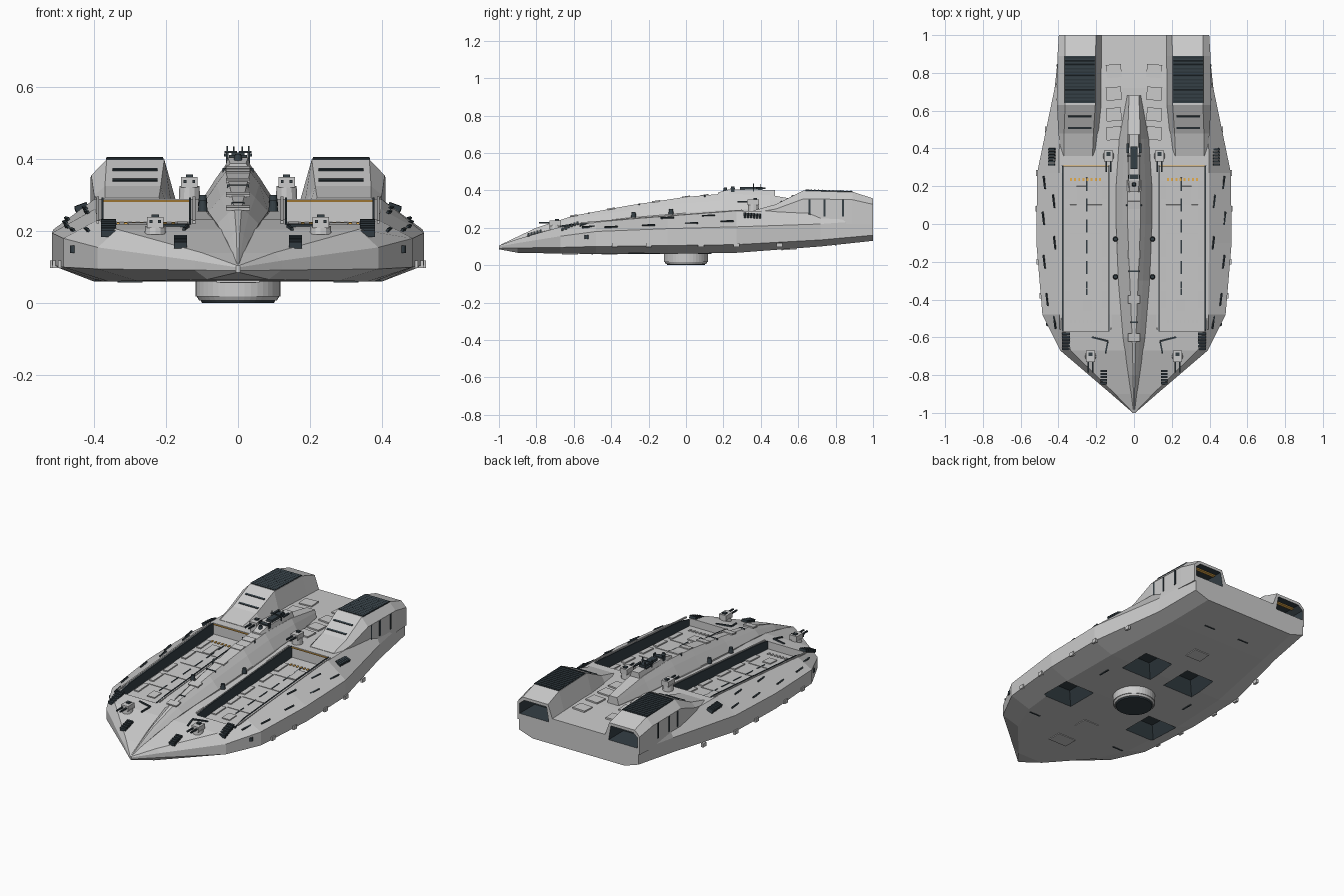
import bpy, bmesh, math
from mathutils import Matrix, Vector, Euler

if "Cube" in bpy.data.objects:
    bpy.data.objects.remove(bpy.data.objects["Cube"])

def material(name, c):
    m = bpy.data.materials.new(name)
    m.diffuse_color = (*c, 1)
    m.use_nodes = True
    m.node_tree.nodes["Principled BSDF"].inputs["Base Color"].default_value = m.diffuse_color
    return m

GREY = material("hull_grey", (0.62, 0.62, 0.62))
DARK = material("dark_metal", (0.035, 0.05, 0.06))
ORANGE = material("orange_light", (0.85, 0.45, 0.08))

def finish(name, bm, mat):
    bmesh.ops.recalc_face_normals(bm, faces=bm.faces[:])
    me = bpy.data.meshes.new(name)
    bm.to_mesh(me)
    bm.free()
    me.materials.append(mat)
    ob = bpy.data.objects.new(name, me)
    bpy.context.collection.objects.link(ob)
    return ob

def loft(name, rings, mat=GREY, mirror=False):
    bm = bmesh.new()
    for s in ((1, -1) if mirror else (1,)):
        vs = [[bm.verts.new((s * x, y, z)) for x, y, z in r] for r in rings]
        n = len(vs[0])
        for a, b in zip(vs, vs[1:]):
            for i in range(n):
                j = (i + 1) % n
                bm.faces.new((a[i], a[j], b[j], b[i]))
        bm.faces.new(vs[0])
        bm.faces.new(vs[-1])
    return finish(name, bm, mat)

def boxes(name, items, mat=GREY, mirror=True):
    """items: (location, size, rotation)"""
    bm = bmesh.new()
    for loc, size, rot in items:
        for s in ((1, -1) if mirror else (1,)):
            m = (Matrix.Translation((s * loc[0], loc[1], loc[2]))
                 @ Euler((rot[0], s * rot[1], s * rot[2])).to_matrix().to_4x4()
                 @ Matrix.Diagonal((*size, 1)))
            bmesh.ops.create_cube(bm, size=1, matrix=m)
    return finish(name, bm, mat)

def discs(name, items, mat=GREY, seg=16):
    """items: (location, bottom radius, top radius, height), mirrored"""
    bm = bmesh.new()
    for (x, y, z), r1, r2, h in items:
        for s in ((1, -1) if x else (1,)):
            bmesh.ops.create_cone(bm, cap_ends=True, segments=seg, radius1=r1, radius2=r2,
                                  depth=h, matrix=Matrix.Translation((s * x, y, z)))
    return finish(name, bm, mat)

def interp(table, y):
    y = min(max(y, table[0][0]), table[-1][0])
    for a, b in zip(table, table[1:]):
        if y <= b[0]:
            t = (y - a[0]) / (b[0] - a[0])
            return [p + (q - p) * t for p, q in zip(a, b)]

# Hull stations: y, bottom half width, bottom z, chine half width, chine low z, chine high z, deck half width, deck z
HULL = [(-1, .004, .085, .006, .09, .10, .004, .105), (-.9, .085, .066, .121, .092, .118, .10, .14),
        (-.67, .28, .062, .39, .095, .155, .335, .205), (-.48, .36, .06, .485, .10, .18, .39, .232),
        (-.1, .40, .06, .517, .105, .195, .398, .262), (.27, .39, .066, .513, .11, .205, .398, .29),
        (.72, .33, .10, .42, .135, .22, .39, .29), (1, .30, .13, .39, .16, .24, .385, .28)]

def surf(x, y):
    _, _, _, w, _, zu, dx, dz = interp(HULL, y)
    x = abs(x)
    return dz if x <= dx else dz + (zu - dz) * min(1, (x - dx) / (w - dx))

def floor(y):
    return .175 + .05 * (y + .57) / .88

rings = []
for y, bw, zb, w, zl, zu, dx, dz in HULL:
    half = [(bw, zb), (w, zl), (w, zu), (dx, dz)]
    rings.append([(x, y, z) for x, z in half] + [(-x, y, z) for x, z in half[::-1]])
hull = loft("hull", rings)

# Engine nacelles: y, inner base, inner top, outer top, outer base, top z, shoulder z
NAC = [(.36, .20, .22, .37, .385, .292, .28), (.48, .185, .215, .37, .40, .325, .30),
       (.63, .17, .205, .365, .408, .40, .355), (.89, .17, .205, .365, .405, .392, .35),
       (1, .17, .20, .365, .398, .357, .325)]
nacelles = loft("engine_nacelles", [[(a, y, .22), (a, y, .275), (b, y, zt), (c, y, zt), (d, y, zs), (d, y, .22)]
                                    for y, a, b, c, d, zt, zs in NAC], mirror=True)

# Cutters: deck bays, belly wells, exhausts
bay = loft("bay_cutter", [[(.13, y, floor(y)), (.38, y, floor(y)), (.38, y, .5), (.13, y, .5)]
                          for y in (-.57, .31)], GREY, True)
bm = bmesh.new()
for cx, cy, zb in ((.15, .30, .068), (.30, -.21, .06)):
    for s in (1, -1):
        bmesh.ops.create_cone(bm, cap_ends=True, segments=4, radius1=.165, radius2=.075, depth=.09,
                              matrix=Matrix.Translation((s * cx, cy, zb + .02)) @ Matrix.Rotation(math.pi / 4, 4, 'Z'))
wells = finish("belly_well_cutter", bm, DARK)
exhaust = loft("exhaust_cutter", [[(.195, y, .255), (.385, y, .255), (.385, y, .315), (.355, y, .34), (.21, y, .34)]
                                  for y in (.86, 1.1)], DARK, True)
for ob, cutters in ((hull, (bay, wells, exhaust)), (nacelles, (exhaust,))):
    for c in cutters:
        m = ob.modifiers.new(c.name, 'BOOLEAN')
        m.operation, m.solver, m.object = 'DIFFERENCE', 'EXACT', c
        m.material_mode = 'TRANSFER'
        c.hide_render = True
        c.hide_viewport = True
boxes("exhaust_lights", [((.285, .95, .335), (.14, .02, .006), (0, 0, 0)),
                         ((.29, .868, .30), (.15, .008, .008), (0, 0, 0))], ORANGE)

# Central spine: y, base half width, top half width, top z
SPINE = [(-.99, .003, .002, .11), (-.8, .03, .005, .20), (-.6, .058, .010, .265), (-.3, .083, .022, .32),
         (0, .095, .034, .365), (.2, .095, .036, .382), (.45, .078, .034, .375), (.68, .036, .026, .335)]
rings = []
for y, b, t, z in SPINE:
    d = surf(0, y)
    zm = d + (z - d) * .65
    half = [(b, d - .02), (b, d + (z - d) * .1), (t + (b - t) * .42, zm), (t, z)]
    rings.append([(x, y, q) for x, q in half] + [(-x, y, q) for x, q in half[::-1]])
loft("central_spine", rings)

# Bridge, sensor masts and windows on the spine
loft("bridge", [[(-b, y, .36), (b, y, .36), (t, y, z), (-t, y, z)]
                for y, b, t, z in ((.17, .042, .022, .388), (.23, .042, .028, .405), (.475, .034, .024, .402))],)
boxes("bridge_block", [((0, .35, .408), (.036, .12, .022), (0, 0, 0)),
                       ((0, .25, .405), (.05, .025, .014), (0, 0, 0))], DARK, False)
boxes("sensor_masts", [((.03, .36, .415), (.005, .005, .045), (0, 0, 0)), ((.03, .25, .405), (.006, .02, .03), (0, 0, 0)),
                       ((.02, .36, .42), (.035, .006, .006), (0, 0, 0)), ((.012, .40, .42), (.004, .004, .03), (0, 0, 0)),
                       ((.033, .40, .412), (.012, .05, .008), (0, 0, 0))], DARK)
discs("sensor_domes", [((0, .21, .404), .013, .008, .02), ((.098, -.08, .285), .014, .010, .03),
                       ((.098, -.28, .27), .014, .010, .03)], DARK)
boxes("spine_windows", [((0, y, interp(SPINE, y)[3] - .004), (w, .008, .012), (0, 0, 0))
                        for y, w in ((-.52, .035), (-.25, .06), (.1, .085))], DARK, False)
boxes("spine_hatches", [((0, y, interp(SPINE, y)[3]), (.066, .042, .008), (.15, 0, 0))
                        for y in (-.6, -.4, -.16, 0, .1)], GREY, False)

# Bay side walls, light strip and floor fittings
for label, x in (("inner", .133), ("outer", .377)):
    loft("bay_wall_" + label, [[(x - .003, y, floor(y)), (x + .003, y, floor(y)),
                                (x + .003, y, surf(x, y) + .003), (x - .003, y, surf(x, y) + .003)]
                               for y in (-.568, -.48, -.1, .27, .308)], DARK, True)
boxes("bay_rims", [((x, -.13, .262 - .003), (.008, .86, .008), (.078, 0, 0)) for x in (.122, .39)])
boxes("bay_light_strip", [((.255, .307, .284), (.24, .006, .005), (0, 0, 0))], ORANGE)
tilt = (.057, 0, 0)
boxes("bay_floor_panels", [((x, y, floor(y)), (.028, .095, .014), tilt)
                           for x in (.155, .35) for y in (-.40, -.26, -.13, .04, .18)]
      + [((.28, .15, floor(.15)), (.05, .10, .012), tilt), ((.245, -.43, floor(-.43)), (.05, .065, .012), tilt)]
      + [((.255, y, floor(y)), (.17, .004, .006), tilt) for y in (-.34, -.2, -.05, .1)])
boxes("bay_centre_dashes", [((.25, -.34 + .11 * i, floor(-.34 + .11 * i)), (.006, .07, .006), tilt)
                            for i in range(6)], DARK)
boxes("bay_floor_lights", [((.18 + .022 * i, .235, floor(.235)), (.01, .016, .008), tilt) for i in range(8)], ORANGE)
boxes("bay_front_marks", [((.18 + .022 * i, -.515, floor(-.515)), (.01, .02, .008), tilt) for i in range(8)])

# Aft deck hatches and angled deck plates
boxes("aft_hatches", [((.107, y, surf(.1, y) + .002), (.08, .07, .012), (0, 0, -.08)) for y in (.48, .58, .69, .81)])
boxes("deck_braces", [((.18, -.61, surf(.18, -.61) + .003), (.09, .008, .008), (.14, 0, .25)),
                      ((.145, -.655, surf(.145, -.655) + .003), (.008, .06, .008), (.14, 0, .2))], DARK)

# Nacelle grilles, slots and side ribs
boxes("grille_base", [((.287, .765, .394), (.16, .25, .012), (-.03, 0, 0))], DARK)
boxes("grille_slats", [((.287, .65 + .0192 * i, .402 - .00058 * i), (.156, .008, .006), (.3, 0, 0))
                       for i in range(13)], DARK)
boxes("nacelle_slots", [((.287, y, interp(NAC, y)[5]), (.125, .010, .008), (.46, 0, 0)) for y in (.51, .57)], DARK)
boxes("nacelle_ribs", [((.404, y, .305), (.012, .010, .09), (0, 0, 0)) for y in (.66, .74, .84)], DARK)

# Gun turrets
bases, parts, guns = [], [], []
for x, y in ((.23, -.70), (.135, .36)):
    z = surf(x, y)
    h = .03 if y > 0 else .012
    bases.append(((x, y, z + h / 2), .03, .028, h + .012))
    parts.append(((x, y, z + h + .016), (.046, .06, .03), (0, 0, 0)))
    guns += [((x + o, y - .05, z + h + .018), (.008, .07, .008), (0, 0, 0)) for o in (-.012, .012)]
    guns.append(((x, y + .01, z + h + .034), (.02, .02, .008), (0, 0, 0)))
discs("turret_bases", bases, GREY, 12)
boxes("turret_houses", parts)
boxes("turret_guns", guns, DARK)

# Ribbed vent packs on the deck
vents = []
for x, y, w, n in ((.36, -.62, .042, 6), (.16, -.81, .036, 5), (.435, .355, .036, 6)):
    rot = (.12, .35 if x > .4 else 0, 0)
    for i in range(n):
        yy = y + (i - (n - 1) / 2) * .016
        vents.append(((x, yy, surf(x, yy) + .006), (w, .011, .018), rot))
boxes("vent_packs", vents, DARK)

# Small flank fittings along the hull edge
boxes("flank_slits", [((x, y, surf(x, y) + .003), (.007, .07, .01), (.05, .5, -.1))
                      for x, y in ((.46, -.4), (.475, -.2), (.48, .03), (.475, .22), (.42, -.52), (.42, -.1), (.425, .12))], DARK)
boxes("flank_pads", [((interp(HULL, y)[3], y, .108), (.014, .03, .022), (0, 0, 0))
                     for y in (-.38, -.2, .08, .27, .5)])
discs("flank_ports", [((.455, -.53, .15), .012, .012, .02)], DARK)

# Belly docking ring
discs("docking_collar", [((0, 0, .043), .118, .118, .05), ((0, 0, .014), .108, .116, .014)], GREY, 40)
discs("docking_seal", [((0, 0, .006), .100, .106, .012)], DARK, 40)

# Belly hatches
boxes("belly_hatches", [((0, -.62, .061), (.12, .085, .008), (0, 0, 0)), ((0, -.41, .06), (.10, .085, .008), (0, 0, 0)),
                        ((0, .55, .086), (.10, .08, .008), (.07, 0, 0))], GREY, False)
boxes("belly_slits", [((.3, -.5, .06), (.07, .008, .006), (0, 0, 0)), ((.3, .1, .062), (.008, .07, .006), (0, 0, 0)),
                      ((.12, .8, .109), (.07, .008, .006), (0, 0, 0))], DARK)
